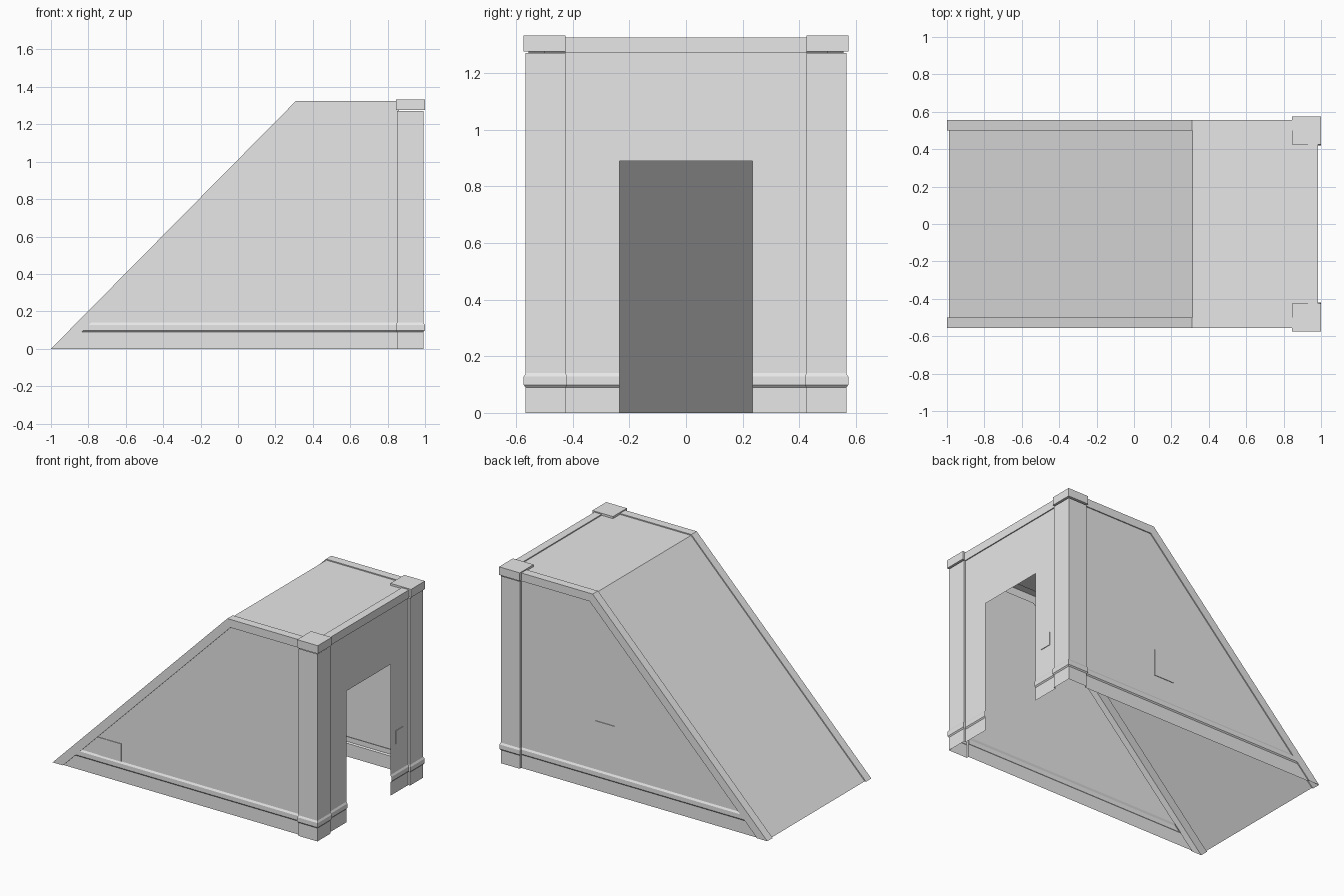
import bpy, bmesh
from mathutils import Vector

cube = bpy.data.objects.get("Cube")
if cube:
    bpy.data.objects.remove(cube, do_unlink=True)

grey = bpy.data.materials.new("light_grey")
grey.use_nodes = True
colour = (0.8, 0.8, 0.8, 1)
grey.diffuse_color = colour
grey.node_tree.nodes["Principled BSDF"].inputs["Base Color"].default_value = colour

# Main dimensions
TOP, BEND, TRIM, STEP = 1.325, 0.31, 0.055, 0.007
SLOPE = (BEND + 1) / TOP
SHIFT = (1 + SLOPE ** 2) ** 0.5
SIDE, END = 0.557, 0.985          # outer faces of the trim
DOOR_W, DOOR_H = 0.235, 0.89
POST_X, POST_Y = 0.85, 0.425      # inner edges of the corner posts
# Skirting profile: (height, how far it stands out)
SKIRT = [(0, 0), (0.09, 0), (0.098, STEP), (0.128, STEP), (0.14, 0)]


def finish(name, bm, mirror=False):
    """Turn the faces outwards and make the object."""
    bmesh.ops.remove_doubles(bm, verts=bm.verts, dist=1e-5)
    bmesh.ops.recalc_face_normals(bm, faces=bm.faces)
    centre = Vector((0.3, 0, 0.4))
    out = sum(f.calc_area() * f.normal.dot(f.calc_center_median() - centre) for f in bm.faces)
    if out < 0:
        bmesh.ops.reverse_faces(bm, faces=bm.faces)
    mesh = bpy.data.meshes.new(name)
    bm.to_mesh(mesh)
    bm.free()
    mesh.materials.append(grey)
    ob = bpy.data.objects.new(name, mesh)
    bpy.context.collection.objects.link(ob)
    if mirror:
        mod = ob.modifiers.new("mirror", "MIRROR")
        mod.use_axis = (False, True, False)
        mod.use_mirror_merge = False
    return ob


def loft(bm, rows):
    """Join rows of points with quads."""
    grid = [[bm.verts.new(p) for p in row] for row in rows]
    for a, b in zip(grid, grid[1:]):
        for i in range(len(a) - 1):
            bm.faces.new((a[i], a[i + 1], b[i + 1], b[i]))


def polygon(bm, points):
    bm.faces.new([bm.verts.new(p) for p in points])


def box(name, lo, hi, mirror=False):
    bm = bmesh.new()
    bmesh.ops.create_cube(bm, size=1)
    for v in bm.verts:
        v.co = [lo[i] if v.co[i] < 0 else hi[i] for i in range(3)]
    return finish(name, bm, mirror)


def slope_x(d, z):
    """x on the slope line, moved inwards by d."""
    return -1 + d * SHIFT + z * SLOPE


def outline(d, end):
    """Foot, bend and end of the side outline, moved inwards by d."""
    return [(slope_x(d, 0), 0), (slope_x(d, TOP - d), TOP - d), (end, TOP - d)]


# Ramp and roof skin
bm = bmesh.new()
loft(bm, [[(x, y, z) for x, z in outline(STEP, END - TRIM)] for y in (-0.5, 0.5)])
finish("ramp_and_roof", bm)

# Raised trim wrapping the edge of the ramp and roof
bm = bmesh.new()
section = [(TRIM, SIDE - STEP), (TRIM, SIDE), (0, SIDE), (0, 0.5), (STEP, 0.5)]
loft(bm, [[(x, y, z) for x, z in outline(d, POST_X + 0.01)] for d, y in section])
finish("side_edge_trim", bm, True)

# Raised trim along the top of the doorway wall
bm = bmesh.new()
section = [(END - STEP, TOP - TRIM), (END, TOP - TRIM), (END, TOP),
           (END - TRIM, TOP), (END - TRIM, TOP - STEP)]
loft(bm, [[(x, y, z) for x, z in section] for y in (-POST_Y, POST_Y)])
finish("end_edge_trim", bm)

# Side walls with skirting band
bm = bmesh.new()
wall = SIDE - STEP
rows = [[(slope_x(TRIM, z), wall + out, z), (POST_X, wall + out, z)] for z, out in SKIRT]
loft(bm, rows)
polygon(bm, [row[0] for row in rows[1:]])
band_top = SKIRT[-1][0]
(_, bend, end) = outline(TRIM, POST_X)
polygon(bm, [rows[-1][0], rows[-1][1], (end[0], wall, end[1]), (bend[0], wall, bend[1])])
finish("side_wall", bm, True)

# Doorway wall: two jambs and a lintel
bm = bmesh.new()
wall_x = END - STEP
levels = SKIRT + [(DOOR_H, 0), (TOP - TRIM, 0)]
loft(bm, [[(wall_x + out, y, z) for y in (DOOR_W, POST_Y)] for z, out in levels])
finish("door_jamb", bm, True)
bm = bmesh.new()
loft(bm, [[(wall_x, y, z) for y in (-DOOR_W, DOOR_W)] for z in (DOOR_H, TOP - TRIM)])
finish("door_lintel", bm)

# Corner posts, hollow behind, with the band carried round
bm = bmesh.new()
rows = []
for z, out in SKIRT + [(TOP - TRIM, 0)]:
    px, py = 0.992 + out, 0.566 + out
    ix, iy = POST_X - out * 0.7, POST_Y - out * 0.7
    rows.append([(ix, wall, z), (ix, py, z), (px, py, z), (px, iy, z), (wall_x, iy, z)])
loft(bm, rows)
finish("corner_post", bm, True)

# Post caps
box("post_cap", (0.845, 0.425, 1.277), (1.0, 0.574, 1.332), True)

# Small raised plates on the walls
box("front_wall_plate", (-0.66, -wall - 0.004, 0.14), (-0.49, -wall, 0.26))
box("back_wall_plate", (0.15, wall, 0.29), (0.30, wall + 0.004, 0.47))
box("door_side_plate", (wall_x, 0.29, 0.33), (wall_x + 0.004, 0.37, 0.42))
